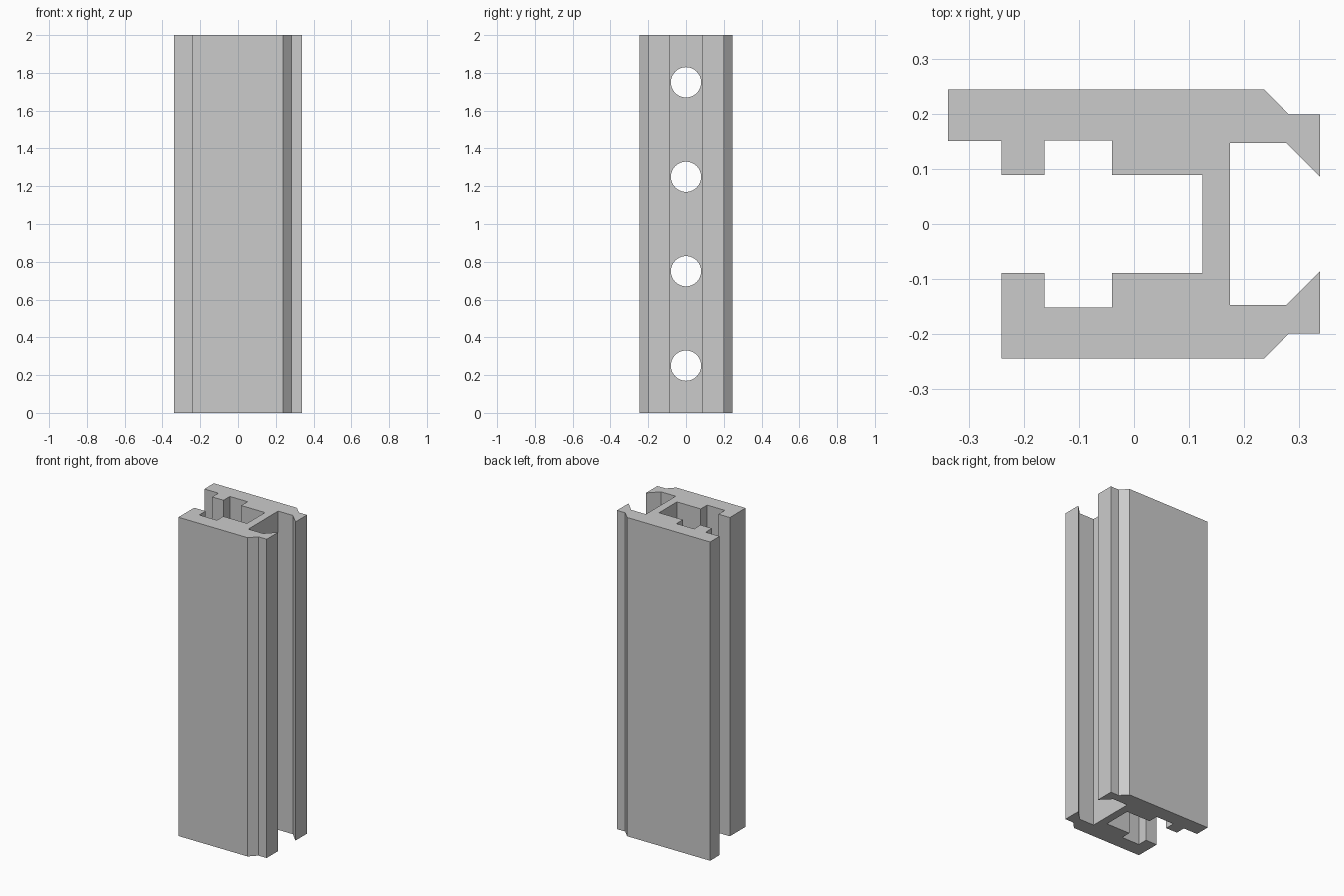
import bpy
import bmesh
from math import pi
from mathutils import Matrix

default_cube = bpy.data.objects.get("Cube")
if default_cube:
    bpy.data.objects.remove(default_cube, do_unlink=True)

HEIGHT = 2.0

# Single plain metal colour
grey = bpy.data.materials.new("grey_metal")
grey.use_nodes = True
colour = (0.6, 0.6, 0.6, 1)
grey.diffuse_color = colour
grey.node_tree.nodes["Principled BSDF"].inputs["Base Color"].default_value = colour


def make_object(name, bm):
    bmesh.ops.recalc_face_normals(bm, faces=bm.faces)
    mesh = bpy.data.meshes.new(name)
    bm.to_mesh(mesh)
    bm.free()
    mesh.materials.append(grey)
    obj = bpy.data.objects.new(name, mesh)
    bpy.context.collection.objects.link(obj)
    return obj


# Half of the cross-section, from the outer wall round to the web
outer = [(0.238, 0.245), (0.282, 0.2), (0.339, 0.2), (0.339, 0.086),
         (0.277, 0.148), (0.175, 0.148)]
inner = [(0.125, 0.089), (-0.04, 0.089), (-0.04, 0.152), (-0.163, 0.152),
         (-0.163, 0.089), (-0.242, 0.089)]
# The back wall ends in a longer lip than the front wall
back_lip = [(-0.242, 0.151), (-0.339, 0.151), (-0.339, 0.245)]
front_lip = [(-0.242, 0.245)]


def mirrored(points):
    return [(x, -y) for x, y in reversed(points)]


outline = outer + mirrored(outer) + mirrored(front_lip) + mirrored(inner) + inner + back_lip

# Extruded profile body
bm = bmesh.new()
base = bm.faces.new([bm.verts.new((x, y, 0)) for x, y in outline])
top = bmesh.ops.extrude_face_region(bm, geom=[base], use_keep_orig=True)
bmesh.ops.translate(bm, vec=(0, 0, HEIGHT),
                    verts=[g for g in top["geom"] if isinstance(g, bmesh.types.BMVert)])
body = make_object("extruded_profile", bm)

# Row of round holes through the web
bm = bmesh.new()
for i in range(4):
    place = Matrix.Translation((0.15, 0, 0.25 + 0.5 * i)) @ Matrix.Rotation(pi / 2, 4, 'Y')
    bmesh.ops.create_cone(bm, cap_ends=True, segments=48, radius1=0.08,
                          radius2=0.08, depth=0.12, matrix=place)
cutter = make_object("hole_cutter", bm)
cutter.hide_render = True

holes = body.modifiers.new("web_holes", 'BOOLEAN')
holes.operation = 'DIFFERENCE'
holes.solver = 'EXACT'
holes.object = cutter

bpy.ops.object.select_all(action='DESELECT')
bpy.context.view_layer.objects.active = body
body.select_set(True)
bpy.ops.object.modifier_apply(modifier=holes.name)
bpy.data.objects.remove(cutter, do_unlink=True)
bpy.ops.object.shade_smooth_by_angle(angle=pi / 9)
